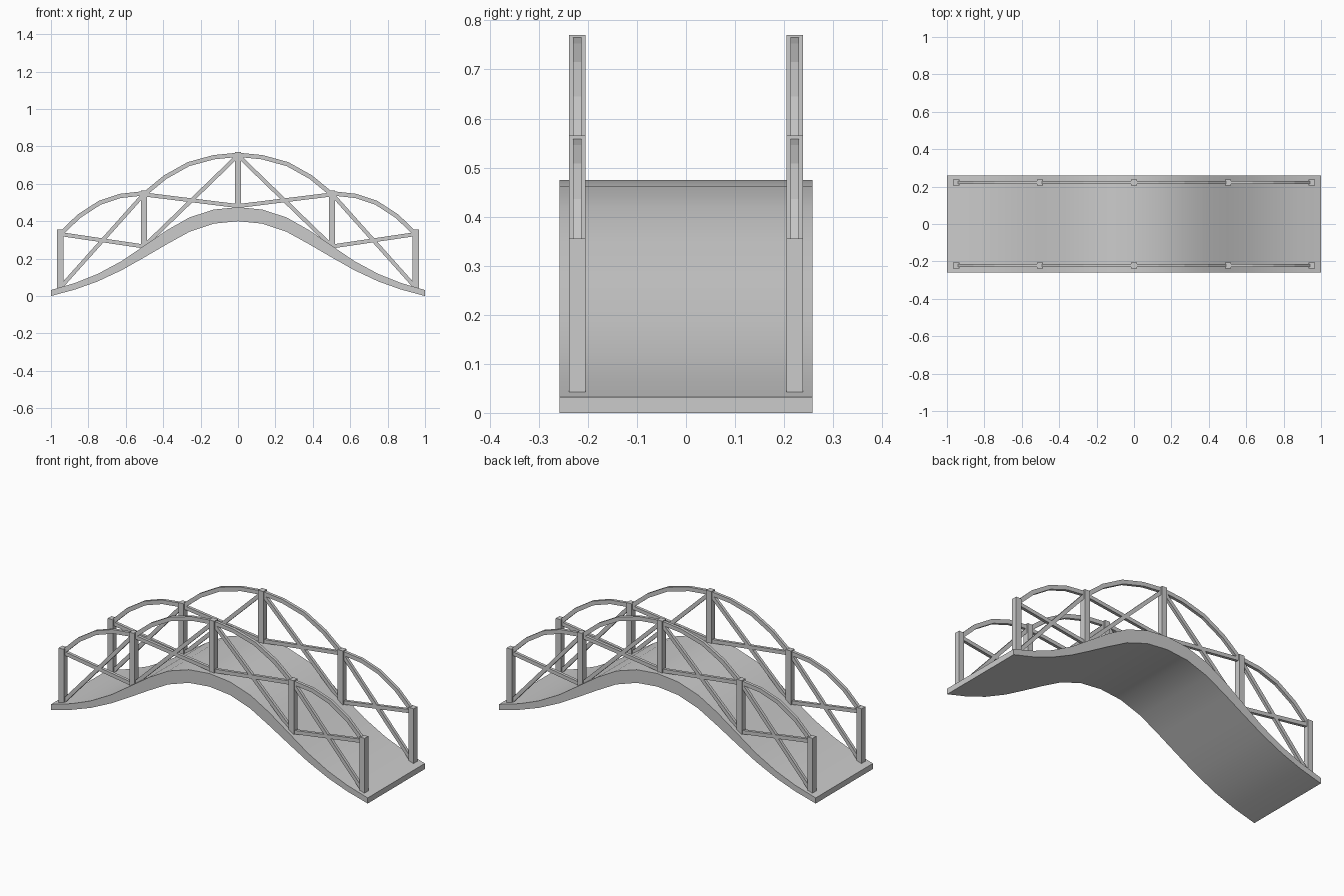
import bpy, bmesh
from mathutils import Vector

if "Cube" in bpy.data.objects:
    bpy.data.objects.remove(bpy.data.objects["Cube"])

RAIL_Y = 0.2215  # centre line of each railing


def prism(name, outline, y, width, mirror=(False, False)):
    """Extrude an (x, z) outline along y, optionally mirrored in x / y."""
    bm = bmesh.new()
    face = bm.faces.new([bm.verts.new((x, y - width / 2, z)) for x, z in outline])
    ext = bmesh.ops.extrude_face_region(bm, geom=[face])
    moved = [v for v in ext["geom"] if isinstance(v, bmesh.types.BMVert)]
    bmesh.ops.translate(bm, verts=moved, vec=(0, width, 0))
    bmesh.ops.recalc_face_normals(bm, faces=bm.faces)
    mesh = bpy.data.meshes.new(name)
    bm.to_mesh(mesh)
    bm.free()
    ob = bpy.data.objects.new(name, mesh)
    bpy.context.collection.objects.link(ob)
    if any(mirror):
        mod = ob.modifiers.new("Mirror", "MIRROR")
        mod.use_axis = (mirror[0], mirror[1], False)
        mod.use_mirror_merge = False
    return ob


def strip(path, thick):
    """Outline of a bar of even thickness following an (x, z) path."""
    pts = [Vector(p) for p in path]
    up, low = [], []
    for i, p in enumerate(pts):
        d = (pts[min(i + 1, len(pts) - 1)] - pts[max(i - 1, 0)]).normalized()
        n = Vector((-d.y, d.x)) * thick / 2
        up.append(p + n)
        low.append(p - n)
    return up + low[::-1]


# Arched deck: (x, top z, bottom z) for the right half
half = [(0, 0.475, 0.40), (0.13, 0.462, 0.387), (0.26, 0.42, 0.343),
        (0.38, 0.352, 0.277), (0.5, 0.27, 0.207), (0.62, 0.188, 0.139),
        (0.75, 0.118, 0.078), (0.87, 0.07, 0.035), (1.0, 0.032, 0.0)]
full = [(-x, t, b) for x, t, b in half[:0:-1]] + half
deck = prism("deck", [(x, t) for x, t, b in full] + [(x, b) for x, t, b in full[::-1]],
             0, 0.516)
for o in bpy.context.selected_objects:
    o.select_set(False)
deck.select_set(True)
bpy.context.view_layer.objects.active = deck
bpy.ops.object.shade_smooth_by_angle()

# Square posts
for name, x, z0, z1 in [("end_post", 0.95, 0.043, 0.355),
                        ("side_post", 0.503, 0.255, 0.565),
                        ("centre_post", 0, 0.46, 0.77)]:
    w = 0.0165
    prism(name, [(x - w, z0), (x + w, z0), (x + w, z1), (x - w, z1)],
          RAIL_Y, 0.033, (x > 0, True))

# Arched handrails
prism("lower_handrail", strip([(0.95, 0.33), (0.85, 0.427), (0.74, 0.498),
                               (0.63, 0.535), (0.503, 0.549)], 0.023),
      RAIL_Y, 0.017, (True, True))
prism("upper_handrail", strip([(0.503, 0.542), (0.39, 0.635), (0.265, 0.705),
                               (0.13, 0.742), (0, 0.755)], 0.023),
      RAIL_Y, 0.017, (True, True))

# Crossed braces
for name, a, b in [("lower_rising_brace", (0.95, 0.045), (0.503, 0.545)),
                   ("lower_falling_brace", (0.95, 0.331), (0.503, 0.265)),
                   ("upper_rising_brace", (0.503, 0.265), (0, 0.752)),
                   ("upper_falling_brace", (0.503, 0.543), (0, 0.481))]:
    prism(name, strip([a, b], 0.021), RAIL_Y, 0.017, (True, True))
